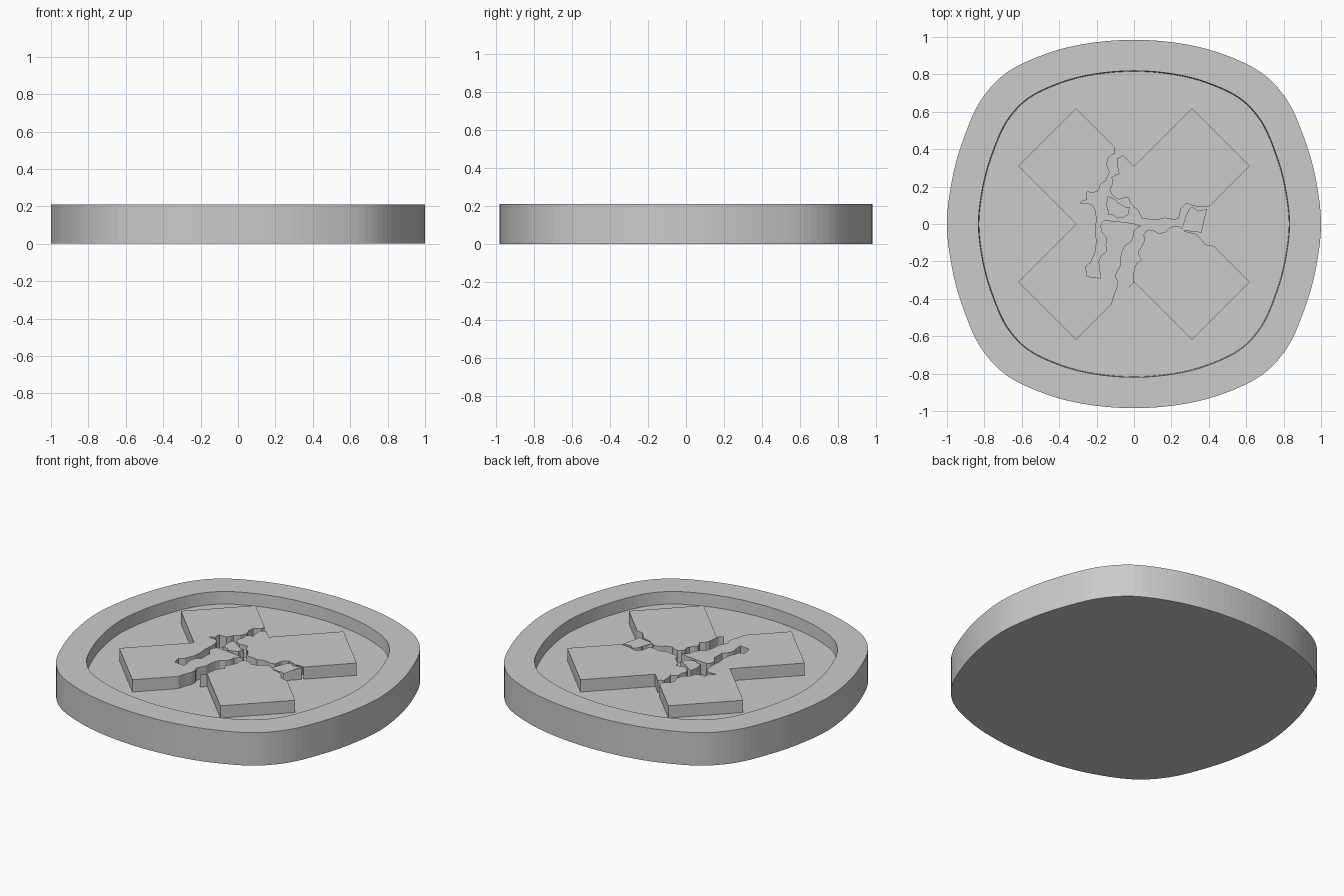
import bpy
import bmesh
import random
from mathutils import Vector

random.seed(4)

TOP = 0.21
FLOOR = 0.132
STEPS = 5

default_cube = bpy.data.objects.get("Cube")
if default_cube:
    bpy.data.objects.remove(default_cube, do_unlink=True)

# One plain stone colour
stone = bpy.data.materials.new("stone_grey")
stone.use_nodes = True
stone_colour = (0.6, 0.6, 0.6, 1)
stone.diffuse_color = stone_colour
stone.node_tree.nodes["Principled BSDF"].inputs["Base Color"].default_value = stone_colour


def finish_object(name, bm):
    """Turn a bmesh into a named stone object."""
    bmesh.ops.recalc_face_normals(bm, faces=bm.faces)
    mesh = bpy.data.meshes.new(name)
    bm.to_mesh(mesh)
    bm.free()
    mesh.materials.append(stone)
    obj = bpy.data.objects.new(name, mesh)
    bpy.context.collection.objects.link(obj)
    return obj


def smooth_loop(points):
    """Sample a closed Catmull-Rom curve through the points."""
    result = []
    count = len(points)
    for i in range(count):
        a, b, c, d = (points[(i + k) % count] for k in (-1, 0, 1, 2))
        for step in range(STEPS):
            t = step / STEPS
            result.append(0.5 * (2 * b + (c - a) * t
                                 + (2 * a - 5 * b + 4 * c - d) * t ** 2
                                 + (3 * b - a - 3 * c + d) * t ** 3))
    return result


def add_ring(bm, outline, scale, height):
    return [bm.verts.new((p.x * scale, p.y * scale, height)) for p in outline]


def bridge(bm, lower, upper):
    for i in range(len(lower)):
        j = (i + 1) % len(lower)
        bm.faces.new((lower[i], lower[j], upper[j], upper[i]))


def chip_edge(points):
    """Add a small irregular chip between the points of a broken edge."""
    result = [points[0]]
    for start, end in zip(points, points[1:]):
        along = end - start
        sideways = Vector((-along.y, along.x)) * random.uniform(-0.16, 0.16)
        result += [start + along * random.uniform(0.4, 0.6) + sideways, end]
    return result


def hundredths(pairs):
    return [Vector(pair) / 100 for pair in pairs]


def raised_piece(name, clean_edge, broken_edge):
    """Extrude one piece of the cross from the floor to the rim height."""
    outline = hundredths(clean_edge) + chip_edge(hundredths(broken_edge))
    bm = bmesh.new()
    lower = add_ring(bm, outline, 1, FLOOR)
    upper = add_ring(bm, outline, 1, TOP)
    bridge(bm, lower, upper)
    bm.faces.new(upper)
    bm.faces.new(lower)
    bmesh.ops.triangulate(bm, faces=[f for f in bm.faces if len(f.verts) > 4])
    return finish_object(name, bm)


# Rounded-square outline, mirrored from one quarter
quarter = hundredths([(97, 25), (91, 46), (82, 66), (68, 81), (47, 91), (25, 96.5)])
half = ([Vector((1, 0))] + quarter + [Vector((0, 0.985))]
        + [Vector((-p.x, p.y)) for p in reversed(quarter)])
outline = smooth_loop(half + [-p for p in half])

# Dish: outer wall, flat rim, sunken floor and closed underside
dish = bmesh.new()
rings = [add_ring(dish, outline, scale, height) for scale, height in
         ((1, 0), (1, TOP), (0.832, TOP), (0.828, FLOOR))]
for lower_ring, upper_ring in zip(rings, rings[1:]):
    bridge(dish, lower_ring, upper_ring)
dish.faces.new(rings[0])
dish.faces.new(rings[-1])
finish_object("rimmed_dish", dish)

# Left half of the cross, with a deep crack running into it
raised_piece(
    "cross_left_half",
    [(-31, -62), (-62, -31), (-31, 0), (-62, 31), (-31, 62)],
    [(-10, 41), (-10, 38), (-14, 35), (-13, 28), (-18, 21), (-20, 17),
     (-25, 17), (-25, 13), (-29, 11), (-22, 10), (-20, 2), (-20, -9),
     (-22, -18), (-26, -23), (-25, -28), (-18, -29), (-19, -20),
     (-15, -15), (-15, -7), (-18, -1), (-16, 2), (-5, 1), (4, -1), (0, -4),
     (-2, -10), (-6, -14), (-7, -22), (-10, -28), (-9, -34), (-12, -43)])

# Upper right arm
raised_piece(
    "cross_back_arm",
    [(62, 31), (31, 62), (0, 31)],
    [(-6, 37), (-9, 35), (-8, 27), (-12, 25), (-13, 18), (-8, 13),
     (-3, 14), (0, 9), (4, 7), (4, 3), (12, 2), (19, 3), (24, 3),
     (28, 11), (35, 9), (36, 14), (42, 14), (40, 9)])

# Lower right arm
raised_piece(
    "cross_front_arm",
    [(0, -31), (31, -62), (62, -31)],
    [(43, -12), (38, -11), (35, -7), (29, -5), (24, -1), (19, -2),
     (13, -5), (8, -3), (5, -6), (6, -12), (2, -15), (4, -19),
     (0, -24), (0, -29), (-3, -34)])

# Loose fragments at the middle and at the right-hand notch
raised_piece(
    "centre_fragment",
    [(-14, 15)],
    [(-10, 13), (-6, 10), (-2, 9), (-3, 5), (-9, 3), (-14, 5), (-15, 10)])
raised_piece(
    "side_fragment",
    [(31, 0), (39, 8)],
    [(34, 7), (31, 9), (28, 5), (30, 1), (25, -4), (30, -4), (36, -5)])
